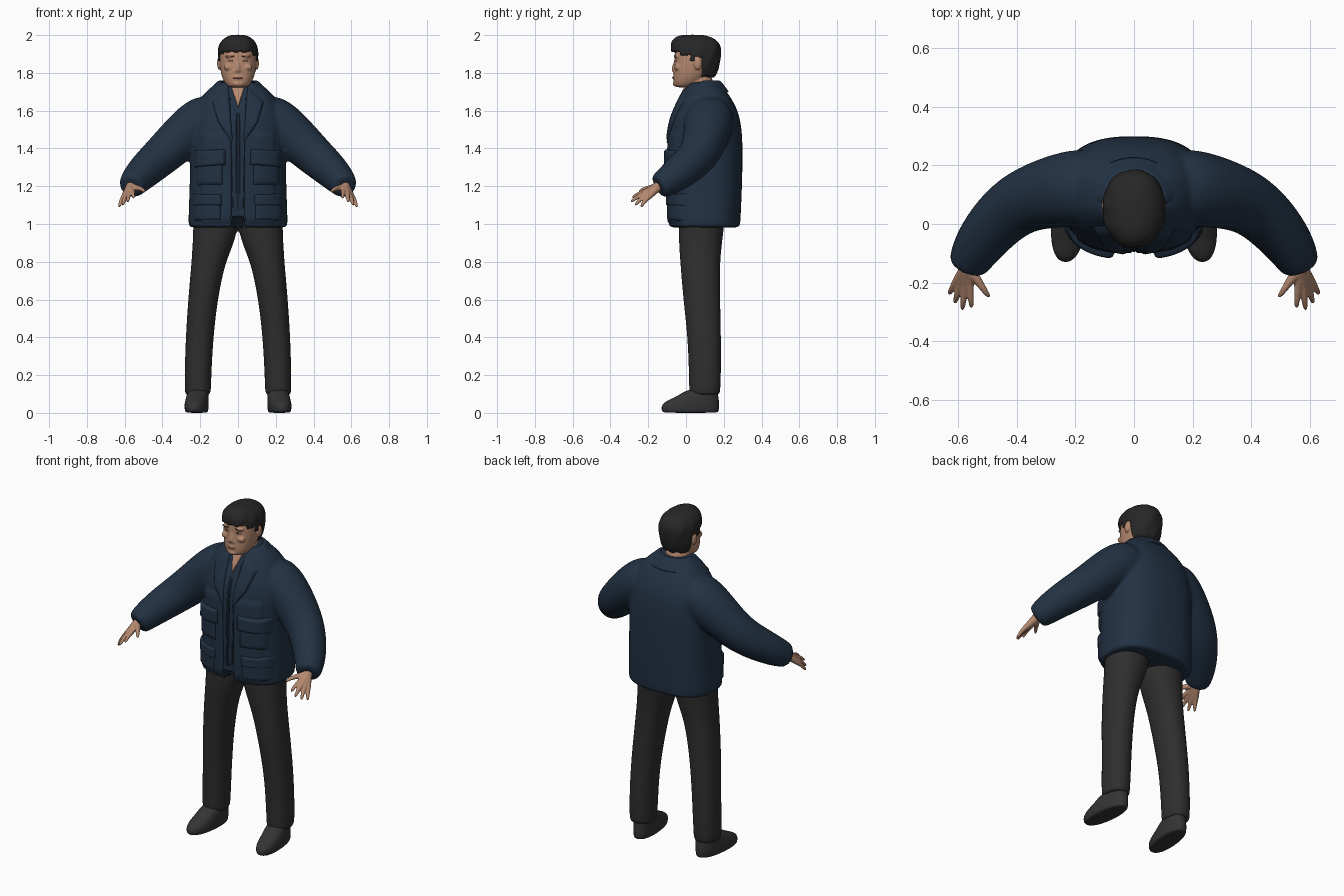
import bpy, bmesh, math
from mathutils import Vector, Matrix
from mathutils.bvhtree import BVHTree

cube = bpy.data.objects.get("Cube")
if cube:
    bpy.data.objects.remove(cube)


def material(name, r, g, b):
    m = bpy.data.materials.new(name)
    m.diffuse_color = (r, g, b, 1)
    m.use_nodes = True
    bsdf = m.node_tree.nodes["Principled BSDF"]
    bsdf.inputs["Base Color"].default_value = (r, g, b, 1)
    bsdf.inputs["Roughness"].default_value = 0.8
    return m


NAVY = material("navy cloth", 0.016, 0.031, 0.056)
SEAM = material("dark navy seam", 0.008, 0.015, 0.028)
CHARCOAL = material("charcoal cloth", 0.028, 0.028, 0.028)
SHOE = material("dark shoe", 0.034, 0.034, 0.034)
HAIR = material("black hair", 0.02, 0.02, 0.021)
SKIN = material("skin", 0.46, 0.25, 0.16)
BROWN = material("brow brown", 0.12, 0.06, 0.04)
LIP = material("lip", 0.30, 0.13, 0.09)


def level(z, xc, hx, yf, yb):
    """Horizontal ring from its centre, half width, front and back."""
    return Vector((xc, (yf + yb) / 2, z)), Vector((hx, 0, 0)), Vector((0, (yb - yf) / 2, 0))


def loft(bm, rings, power=1.0, n=20):
    def curve(t):
        return math.copysign(abs(t) ** power, t)
    rows = []
    for c, u, v in rings:
        angles = [2 * math.pi * k / n for k in range(n)]
        rows.append([bm.verts.new(c + u * curve(math.cos(a)) + v * curve(math.sin(a))) for a in angles])
    for low, high in zip(rows, rows[1:]):
        for k in range(n):
            bm.faces.new((low[k], low[(k + 1) % n], high[(k + 1) % n], high[k]))
    bm.faces.new(rows[0][::-1])
    bm.faces.new(rows[-1])


def tube(bm, path, radii, n=12):
    pts = [Vector(p) for p in path]
    rings = []
    for i, p in enumerate(pts):
        t = (pts[min(i + 1, len(pts) - 1)] - pts[max(i - 1, 0)]).normalized()
        u = t.cross(Vector((0, 1, 0.3))).normalized()
        rings.append((p, u * radii[i], t.cross(u) * radii[i]))
    loft(bm, rings, n=n)


def blob(bm, centre, size):
    m = Matrix.Translation(centre) @ Matrix.Diagonal((*size, 1))
    bmesh.ops.create_uvsphere(bm, u_segments=16, v_segments=10, radius=1, matrix=m)


def finish(bm, name, mat, subdiv=0, voxel=0, smooth=0):
    """Turn a bmesh into a smooth object, fusing overlapping parts by voxels."""
    if subdiv or voxel:
        bmesh.ops.recalc_face_normals(bm, faces=bm.faces)
    me = bpy.data.meshes.new(name)
    bm.to_mesh(me)
    bm.free()
    ob = bpy.data.objects.new(name, me)
    bpy.context.collection.objects.link(ob)
    if subdiv:
        ob.modifiers.new("Round", "SUBSURF").levels = subdiv
    if voxel:
        fuse = ob.modifiers.new("Fuse", "REMESH")
        fuse.mode, fuse.voxel_size = "VOXEL", voxel
    if smooth:
        soft = ob.modifiers.new("Soften", "SMOOTH")
        soft.factor, soft.iterations = 0.5, smooth
    baked = bpy.data.meshes.new_from_object(ob.evaluated_get(bpy.context.evaluated_depsgraph_get()))
    ob.modifiers.clear()
    ob.data = baked
    baked.name = name
    baked.materials.clear()
    baked.materials.append(mat)
    baked.shade_smooth()
    return ob


def surface(ob):
    me = ob.data
    return BVHTree.FromPolygons([v.co for v in me.vertices], [p.vertices[:] for p in me.polygons])


def patch(name, mat, target, corners, thick, n=14, rim=0.12):
    """Padded four-cornered piece laid on the front of a surface."""
    a, b, c, d = (Vector(p) for p in corners)
    bm = bmesh.new()
    grid = []
    for i in range(n + 1):
        s, row = i / n, []
        for j in range(n + 1):
            t = j / n
            p = a.lerp(b, s).lerp(d.lerp(c, s), t)
            hit = target.ray_cast(Vector((p.x, -1, p.y)), Vector((0, 1, 0)))[0]
            if hit is None:
                hit = target.find_nearest(Vector((p.x, 0, p.y)))[0]
            edge = min(s, 1 - s, t, 1 - t)
            lift = thick * min(1, edge / rim) ** 0.5 if edge > 0 else -0.004
            row.append(bm.verts.new(hit - Vector((0, lift, 0))))
        grid.append(row)
    for i in range(n):
        for j in range(n):
            bm.faces.new((grid[i][j], grid[i + 1][j], grid[i + 1][j + 1], grid[i][j + 1]))
    bmesh.ops.recalc_face_normals(bm, faces=bm.faces)
    if sum(f.normal.y for f in bm.faces) > 0:
        bmesh.ops.reverse_faces(bm, faces=bm.faces)
    return finish(bm, name, mat)


def rect(x0, x1, z0, z1, s=1):
    return [(s * x0, z0), (s * x1, z0), (s * x1, z1), (s * x0, z1)]


SIDES = ((1, "left"), (-1, "right"))

# Jacket: torso and sleeves fused
bm = bmesh.new()
loft(bm, [level(z, 0, *r) for z, *r in (
    (0.98, 0.255, -0.085, 0.28), (0.985, 0.263, -0.092, 0.287), (1.03, 0.264, -0.092, 0.29),
    (1.2, 0.257, -0.092, 0.298), (1.4, 0.253, -0.095, 0.302), (1.53, 0.245, -0.085, 0.295),
    (1.62, 0.22, -0.05, 0.268), (1.69, 0.185, -0.015, 0.225), (1.735, 0.13, 0.005, 0.19),
    (1.755, 0.1, 0.02, 0.17))], power=0.78, n=28)
for s, side in SIDES:
    tube(bm, [(s * x, y, z) for x, y, z in (
        (0.1, 0.13, 1.57), (0.19, 0.125, 1.555), (0.3, 0.105, 1.46), (0.4, 0.07, 1.365),
        (0.48, -0.005, 1.295), (0.54, -0.085, 1.235), (0.566, -0.14, 1.2), (0.569, -0.148, 1.196))],
        (0.12, 0.137, 0.122, 0.108, 0.098, 0.084, 0.07, 0.06), n=18)
jacket = finish(bm, "jacket", NAVY, 2, 0.011, 5)
for v in jacket.data.vertices:
    if abs(v.co.x) < 0.03 and v.co.y < 0 and v.co.z < 1.04:
        v.co.z = 1.04
cloth = surface(jacket)

# Folded collar around the neck
bm = bmesh.new()
rows = []
for i in range(41):
    a = math.radians(-145 + 290 * i / 40)
    front = max(0, -math.cos(a))
    row = []
    for t in (0, 0.15, 0.4, 0.7, 1):
        rx, ry = 0.088 + 0.075 * t, 0.078 + 0.062 * t
        z = 1.768 - 0.012 * (t == 0) - 0.07 * t ** 1.4 - 0.05 * front
        row.append(bm.verts.new((rx * math.sin(a), 0.088 + ry * math.cos(a), z)))
    rows.append(row)
for r, q in zip(rows, rows[1:]):
    for k in range(4):
        bm.faces.new((r[k], q[k], q[k + 1], r[k + 1]))
bmesh.ops.solidify(bm, geom=bm.faces[:], thickness=0.016)
finish(bm, "collar", NAVY, 1)

# Jacket front: panels, lapels, pockets
for s, side in SIDES:
    patch(side + "_front_panel", NAVY, cloth, rect(0.032, 0.2, 0.99, 1.5, s), 0.01, 20, 0.06)
    patch(side + "_lapel", NAVY, cloth,
          [(s * 0.05, 1.735), (s * 0.14, 1.65), (s * 0.105, 1.54), (s * 0.022, 1.4)], 0.017)
    patch(side + "_inner_placket", NAVY, cloth,
          [(s * 0.006, 1.05), (s * 0.028, 1.05), (s * 0.045, 1.7), (s * 0.008, 1.62)], 0.007)
    patch(side + "_chest_pocket", NAVY, cloth, rect(0.075, 0.225, 1.2, 1.38, s), 0.02)
    patch(side + "_chest_flap", NAVY, cloth,
          [(s * 0.06, 1.31), (s * 0.235, 1.295), (s * 0.235, 1.39), (s * 0.06, 1.4)], 0.03)
    patch(side + "_hip_pocket", NAVY, cloth, rect(0.085, 0.24, 1.015, 1.14, s), 0.018)
    patch(side + "_hip_flap", NAVY, cloth, rect(0.08, 0.245, 1.095, 1.16, s), 0.024)
patch("zip_line", SEAM, cloth, rect(-0.006, 0.006, 1.045, 1.62), 0.003)
patch("neck_opening", SKIN, cloth, [(-0.045, 1.75), (0, 1.615), (0, 1.615), (0.045, 1.75)], 0.012)

# Trousers
bm = bmesh.new()
for s, side in SIDES:
    loft(bm, [level(z, s * xc, hx, yf, yb) for z, xc, hx, yf, yb in (
        (0.095, 0.213, 0.066, 0.02, 0.178), (0.1, 0.213, 0.07, 0.016, 0.182), (0.2, 0.212, 0.072, 0.014, 0.187),
        (0.4, 0.204, 0.074, 0.008, 0.187), (0.6, 0.186, 0.079, -0.016, 0.182), (0.8, 0.157, 0.09, -0.032, 0.18),
        (0.92, 0.124, 0.116, -0.04, 0.195), (1.05, 0.115, 0.122, -0.042, 0.21), (1.1, 0.11, 0.12, -0.04, 0.21))],
        power=0.92)
finish(bm, "trousers", CHARCOAL, 2, 0.011, 4)

# Shoes, toes turned slightly out
for s, side in SIDES:
    bm = bmesh.new()
    loft(bm, [level(z, s * xc, hx, yf, yb) for z, xc, hx, yf, yb in (
        (0.0, 0.217, 0.05, -0.115, 0.165), (0.006, 0.217, 0.06, -0.13, 0.175), (0.035, 0.217, 0.063, -0.134, 0.178),
        (0.06, 0.217, 0.061, -0.115, 0.177), (0.085, 0.216, 0.058, -0.05, 0.172), (0.13, 0.213, 0.055, 0.01, 0.168))],
        power=0.88)
    for v in bm.verts:
        v.co.x += s * (0.05 - v.co.y) * 0.09
    finish(bm, side + "_shoe", SHOE, 2)

# Hands: each finger runs from the wrist so the palm fuses
FINGERS = (((0.558, -0.215, 1.17), (0.553, -0.288, 1.135)), ((0.577, -0.217, 1.16), (0.585, -0.296, 1.113)),
           ((0.592, -0.208, 1.15), (0.612, -0.272, 1.095)), ((0.605, -0.193, 1.145), (0.632, -0.24, 1.085)),
           ((0.532, -0.19, 1.19), (0.49, -0.252, 1.168)))
for s, side in SIDES:
    bm = bmesh.new()
    for knuckle, tip in FINGERS:
        k, t = Vector(knuckle), Vector(tip)
        path = [Vector((0.563, -0.12, 1.215)), Vector((0.568, -0.155, 1.195)), k,
                k.lerp(t, 0.5) + Vector((0, -0.004, 0.008)), t]
        tube(bm, [(s * p.x, p.y, p.z) for p in path], (0.03, 0.027, 0.0155, 0.0115, 0.008), n=10)
    finish(bm, side + "_hand", SKIN, 1, 0.004, 3)

# Head: skull, neck, nose, ears and lips fused
bm = bmesh.new()
loft(bm, [level(z, 0, *r) for z, *r in (
    (1.722, 0.04, -0.05, 0.03), (1.732, 0.062, -0.064, 0.06), (1.77, 0.084, -0.068, 0.11),
    (1.82, 0.096, -0.064, 0.145), (1.88, 0.099, -0.062, 0.16), (1.93, 0.096, -0.06, 0.16),
    (1.965, 0.07, -0.04, 0.14))], power=0.88, n=24)
tube(bm, [(0, 0.09, 1.66), (0, 0.075, 1.73), (0, 0.06, 1.8)], (0.075, 0.074, 0.07), n=18)
tube(bm, [(0, -0.052, 1.875), (0, -0.06, 1.84), (0, -0.066, 1.813), (0, -0.058, 1.805)],
     (0.008, 0.011, 0.016, 0.01), n=10)
blob(bm, (0, -0.055, 1.775), (0.032, 0.017, 0.013))
blob(bm, (0, -0.055, 1.742), (0.03, 0.016, 0.014))
for s, side in SIDES:
    blob(bm, (s * 0.04, -0.05, 1.888), (0.03, 0.013, 0.009))
    blob(bm, (s * 0.05, -0.045, 1.83), (0.026, 0.018, 0.018))
    blob(bm, (s * 0.014, -0.06, 1.81), (0.01, 0.01, 0.008))
    blob(bm, (s * 0.1, 0.062, 1.85), (0.011, 0.022, 0.034))
head = finish(bm, "head", SKIN, 1, 0.005, 3)
face = surface(head)
for s, side in SIDES:
    patch(side + "_eye", BROWN, face, rect(0.024, 0.056, 1.86, 1.87, s), 0.003, 8)
    patch(side + "_brow", BROWN, face,
          [(s * 0.018, 1.884), (s * 0.066, 1.886), (s * 0.062, 1.894), (s * 0.018, 1.893)], 0.003, 8)
patch("mouth", LIP, face, rect(-0.03, 0.03, 1.771, 1.779), 0.003, 8)

# Hair: cap whose lower edge tucks under the skull along the hairline
bm = bmesh.new()
loft(bm, [level(z, 0, *r) for z, *r in (
    (1.765, 0.07, 0.0, 0.14), (1.785, 0.086, -0.03, 0.158), (1.82, 0.1, -0.05, 0.175),
    (1.87, 0.107, -0.072, 0.185), (1.92, 0.109, -0.083, 0.188), (1.955, 0.1, -0.083, 0.18),
    (1.985, 0.074, -0.066, 0.15), (2.0, 0.04, -0.03, 0.1), (2.002, 0.02, 0.0, 0.07))], power=0.92, n=24)
hair = finish(bm, "hair", HAIR, 3)
HAIRLINE = ((-0.035, 1.912), (0.02, 1.897), (0.046, 1.862), (0.086, 1.882), (1, 1.78))
for v in hair.data.vertices:
    p = v.co
    edge = next(z for y, z in HAIRLINE if p.y < y) + 0.005 * math.sin(p.x * 120)
    a = math.atan2(p.x, p.y - 0.06)
    k = 1 + 0.012 * math.sin(9 * a + 40 * p.z) if p.z > edge else 0.78
    p.x *= k
    p.y = 0.06 + (p.y - 0.06) * k
